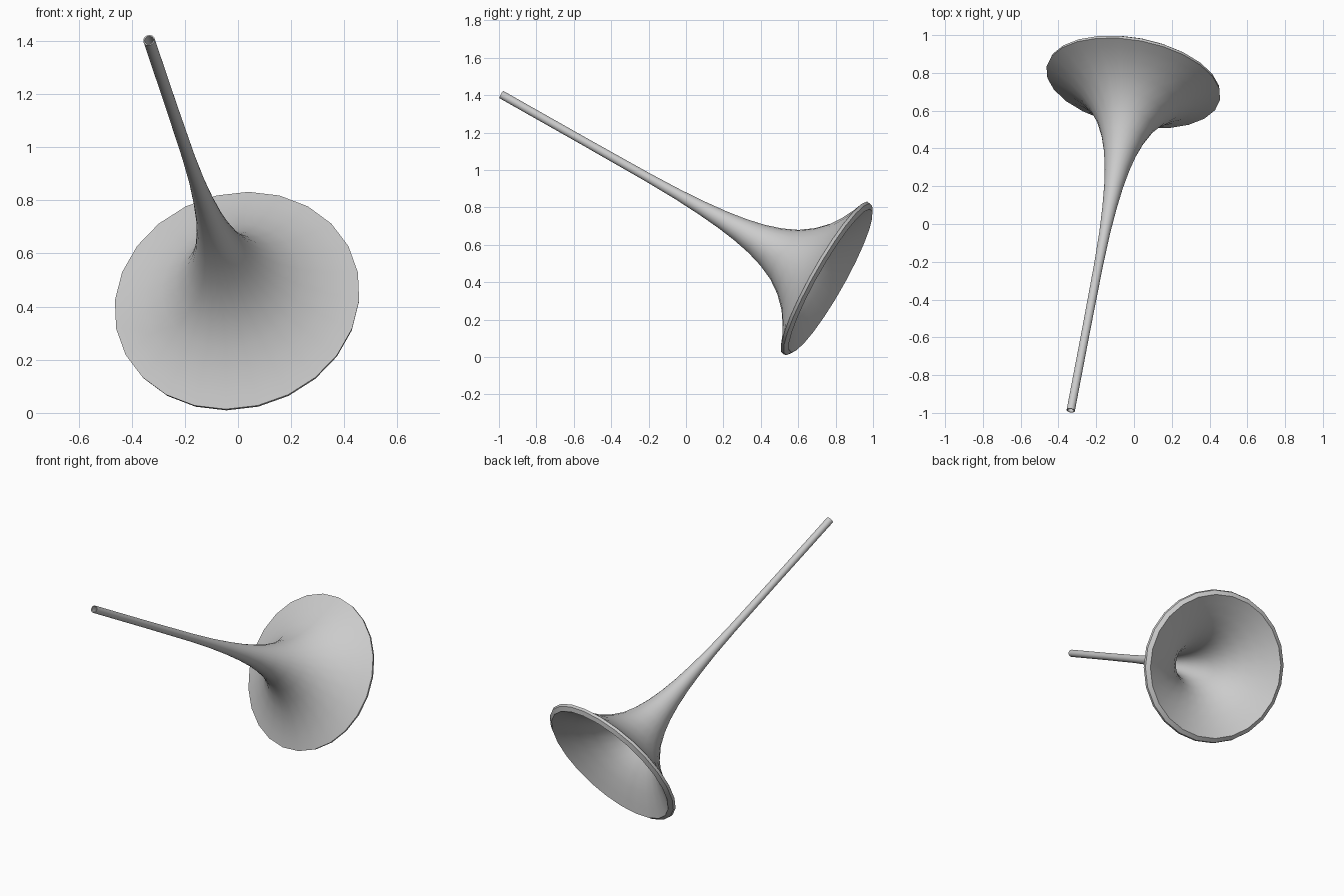
import bpy, bmesh, math
from mathutils import Vector

if "Cube" in bpy.data.objects:
    bpy.data.objects.remove(bpy.data.objects["Cube"])

SIDES = 24
tip = Vector((-0.335, -0.987, 1.403))
bell_centre = Vector((0.0, 0.765, 0.412))
axis = (bell_centre - tip).normalized()

# (radius, distance from mouthpiece end): outside, rolled lip, then inside
outer = [(0.022, 0.0), (0.022, 0.5), (0.024, 0.9), (0.029, 1.1), (0.038, 1.25), (0.050, 1.38),
         (0.066, 1.49), (0.087, 1.59), (0.115, 1.68), (0.153, 1.765), (0.205, 1.84),
         (0.270, 1.905), (0.345, 1.957), (0.415, 1.995), (0.468, 2.018)]
lip = [(0.464, 2.034), (0.438, 2.050)]
inner = [(0.385, 2.018), (0.315, 1.973), (0.245, 1.918), (0.185, 1.852), (0.138, 1.775),
         (0.103, 1.69), (0.077, 1.60), (0.057, 1.50), (0.042, 1.39), (0.031, 1.26),
         (0.023, 1.1), (0.019, 0.9), (0.017, 0.5), (0.017, 0.0)]
profile = outer + lip + inner

# Revolve the profile into a thin-walled flared horn
bm = bmesh.new()
rings = [[bm.verts.new((r * math.cos(2 * math.pi * i / SIDES),
                        r * math.sin(2 * math.pi * i / SIDES), s))
          for i in range(SIDES)] for r, s in profile]
for k in range(len(rings)):
    a, b = rings[k], rings[(k + 1) % len(rings)]
    for i in range(SIDES):
        j = (i + 1) % SIDES
        bm.faces.new((a[i], a[j], b[j], b[i]))
bmesh.ops.recalc_face_normals(bm, faces=bm.faces)
mesh = bpy.data.meshes.new("horn")
bm.to_mesh(mesh)
bm.free()
horn = bpy.data.objects.new("horn", mesh)
bpy.context.collection.objects.link(horn)

# Tilt it so the mouthpiece points up and the bell down to the back
horn.rotation_euler = axis.to_track_quat('Z', 'Y').to_euler()
horn.location = tip
bpy.context.view_layer.objects.active = horn
horn.select_set(True)
bpy.ops.object.shade_smooth_by_angle(angle=math.radians(40))
